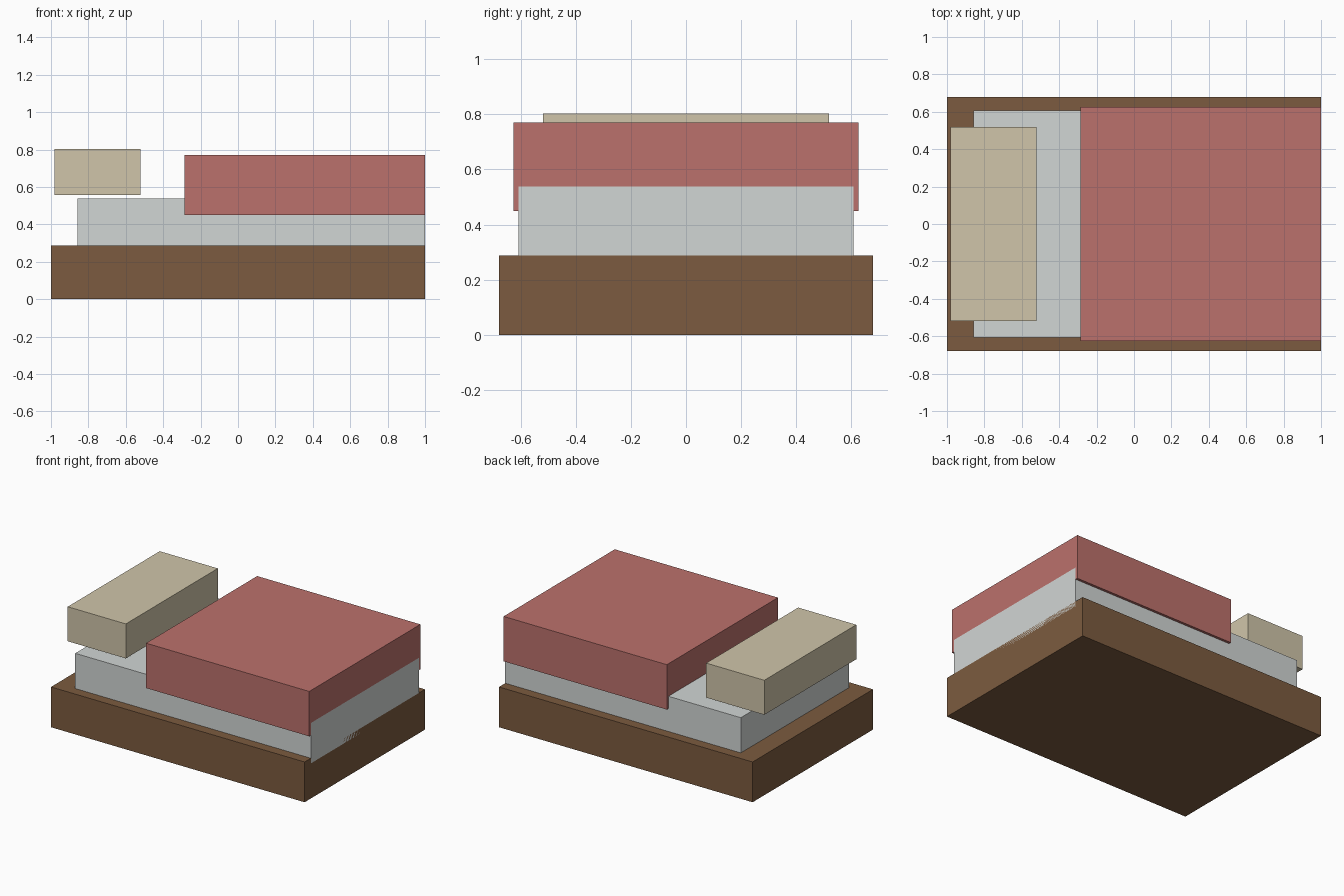
import bpy

if "Cube" in bpy.data.objects:
    bpy.data.objects.remove(bpy.data.objects["Cube"])


def box(name, lo, hi, color):
    """Axis-aligned box between two corners, with its own flat colour."""
    bpy.ops.mesh.primitive_cube_add(
        size=1, location=[(a + b) / 2 for a, b in zip(lo, hi)])
    ob = bpy.context.object
    ob.name = name
    ob.scale = [b - a for a, b in zip(lo, hi)]
    bpy.ops.object.transform_apply(location=False, rotation=False, scale=True)
    mat = bpy.data.materials.new(name + "_color")
    mat.diffuse_color = (*color, 1)
    mat.use_nodes = True
    mat.node_tree.nodes["Principled BSDF"].inputs["Base Color"].default_value = mat.diffuse_color
    ob.data.materials.append(mat)
    return ob


# wooden base
box("bed_frame", (-1, -0.678, 0), (1, 0.678, 0.287), (0.20, 0.105, 0.05))
# mattress, slightly sunk into the base
box("mattress", (-0.858, -0.608, 0.25), (1, 0.608, 0.538), (0.64, 0.67, 0.66))
# blanket over the foot end
box("blanket", (-0.287, -0.626, 0.45), (1, 0.626, 0.77), (0.50, 0.165, 0.15))
# pillow at the head end
box("pillow", (-0.98, -0.518, 0.557), (-0.522, 0.518, 0.803), (0.63, 0.56, 0.40))
